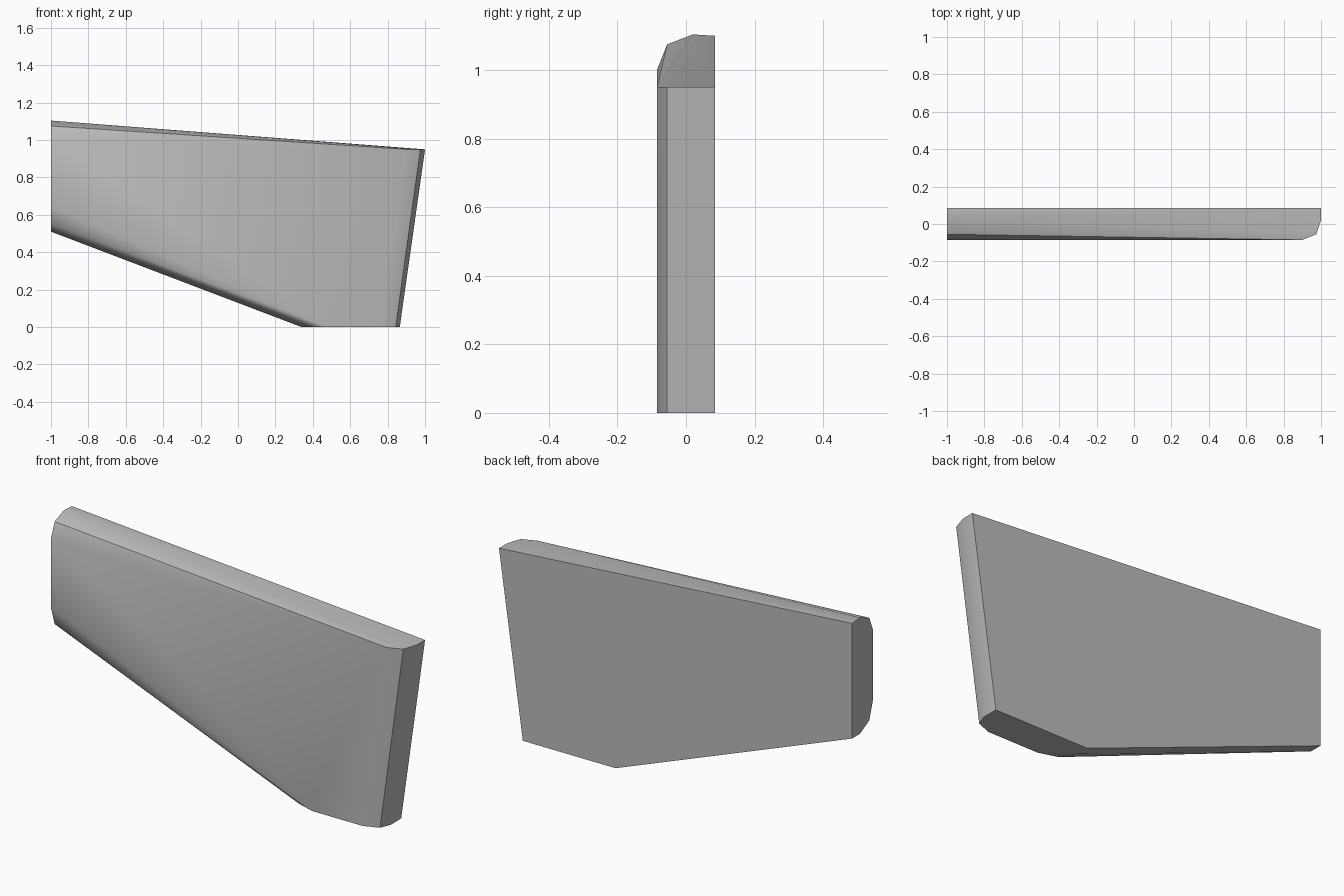
import bpy
import bmesh
import math

cube = bpy.data.objects.get("Cube")
if cube:
    bpy.data.objects.remove(cube, do_unlink=True)

BACK, SIDE, ROUND, FRONT = 0.085, 0.02, -0.055, -0.085

# Inner end profile (y, z) on the flat cut at x = -1
inner = [(BACK, 1.1), (SIDE, 1.104), (ROUND, 1.075), (FRONT, 1.0),
         (FRONT, 0.645), (ROUND, 0.55), (SIDE, 0.51), (BACK, 0.51)]
# Upper corner of the outer edge (x, y)
tip = [(1.0, BACK), (1.0, SIDE), (0.975, ROUND), (0.9, FRONT)]
# Flat foot outline (x, y) on the ground
foot = [(0.865, BACK), (0.865, 0.0), (0.843, ROUND), (0.765, FRONT),
        (0.48, FRONT), (0.385, ROUND), (0.34, SIDE), (0.34, BACK)]

points = [(-1.0, y, z) for y, z in inner]
points += [(x, y, 0.95) for x, y in tip]
points += [(x, y, 0.0) for x, y in foot]

# Convex panel wrapped around the three end profiles
bm = bmesh.new()
for p in points:
    bm.verts.new(p)
bmesh.ops.convex_hull(bm, input=bm.verts)
bmesh.ops.dissolve_limit(bm, angle_limit=math.radians(1),
                         verts=bm.verts, edges=bm.edges)
bmesh.ops.recalc_face_normals(bm, faces=bm.faces)
mesh = bpy.data.meshes.new("tapered_panel")
bm.to_mesh(mesh)
bm.free()

panel = bpy.data.objects.new("tapered_panel", mesh)
bpy.context.collection.objects.link(panel)

# Plain grey finish
grey = bpy.data.materials.new("plain_grey")
grey.use_nodes = True
colour = (0.5, 0.5, 0.5, 1.0)
grey.diffuse_color = colour
grey.node_tree.nodes["Principled BSDF"].inputs["Base Color"].default_value = colour
mesh.materials.append(grey)

# Soft rounded front, crisp cut edges
bpy.ops.object.select_all(action="DESELECT")
panel.select_set(True)
bpy.context.view_layer.objects.active = panel
bpy.ops.object.shade_smooth_by_angle(angle=math.radians(35))
